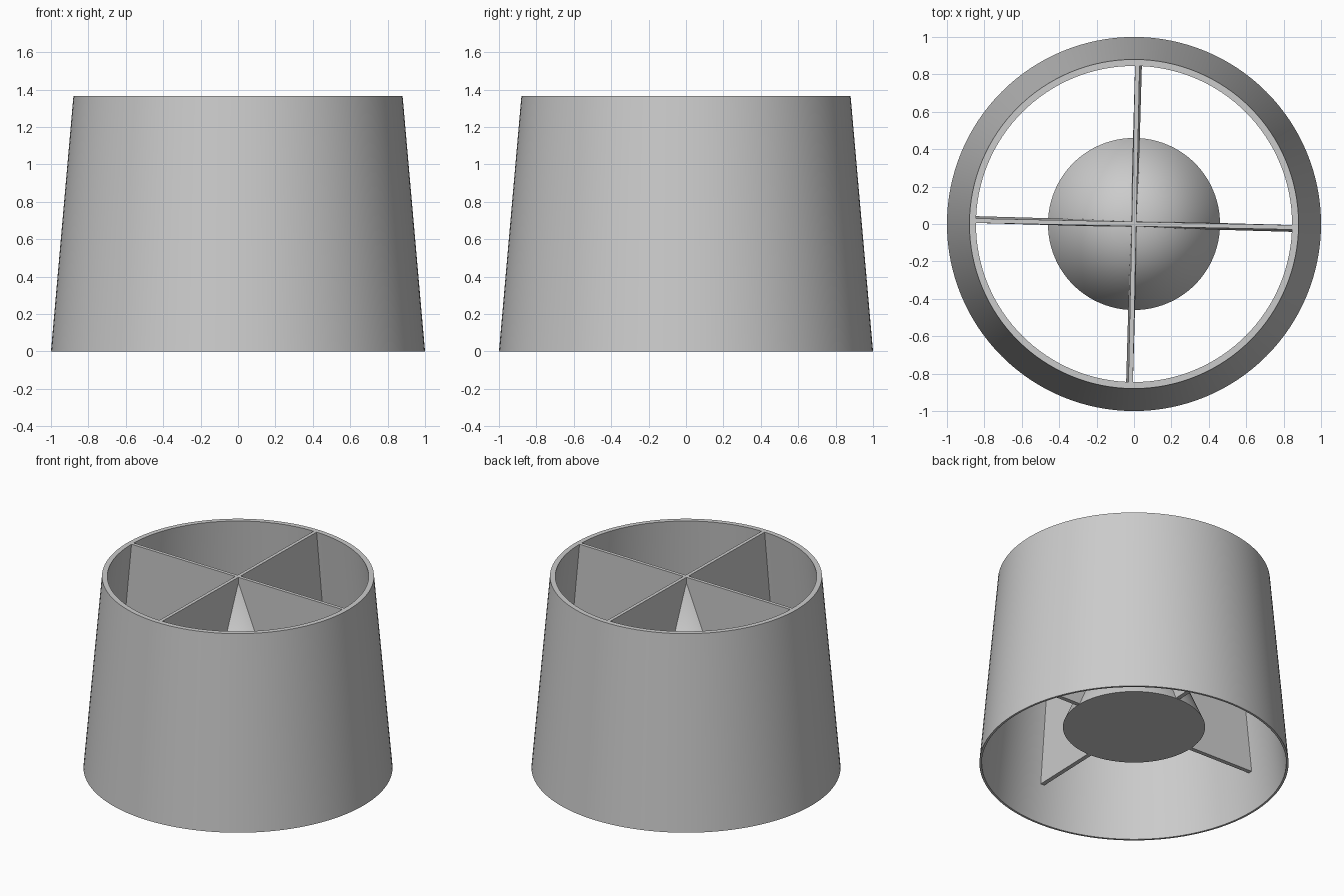
import bpy
import bmesh
from math import cos, sin, tau, radians
from mathutils import Matrix

cube = bpy.data.objects.get("Cube")
if cube:
    bpy.data.objects.remove(cube)

HEIGHT = 1.365
BASE = 0.27          # level of the cone's underside
SEGMENTS = 128

grey = bpy.data.materials.new("plain_grey")
grey.use_nodes = True
grey.diffuse_color = (0.6, 0.6, 0.6, 1)
grey.node_tree.nodes["Principled BSDF"].inputs["Base Color"].default_value = grey.diffuse_color


def finish(name, bm, smooth=False):
    """Turn a bmesh into a named grey object."""
    bmesh.ops.recalc_face_normals(bm, faces=bm.faces)
    mesh = bpy.data.meshes.new(name)
    bm.to_mesh(mesh)
    bm.free()
    mesh.materials.append(grey)
    obj = bpy.data.objects.new(name, mesh)
    bpy.context.collection.objects.link(obj)
    if smooth:
        bpy.ops.object.select_all(action='DESELECT')
        obj.select_set(True)
        bpy.context.view_layer.objects.active = obj
        bpy.ops.object.shade_smooth_by_angle(angle=radians(30))
    return obj


def lathe(name, profile):
    """Revolve a closed (radius, height) profile about the z axis."""
    bm = bmesh.new()
    rings = [[bm.verts.new((r * cos(tau * i / SEGMENTS), r * sin(tau * i / SEGMENTS), z))
              for i in range(SEGMENTS)] for r, z in profile]
    for a, b in zip(rings, rings[1:] + rings[:1]):
        for i in range(SEGMENTS):
            j = (i + 1) % SEGMENTS
            bm.faces.new((a[i], a[j], b[j], b[i]))
    return finish(name, bm, smooth=True)


# Tapered open shell, with a wall that thins towards the bottom
lathe("outer_shell", [(1.0, 0), (0.88, HEIGHT), (0.845, HEIGHT), (0.985, 0)])

# Central cone with a closed underside
bm = bmesh.new()
bmesh.ops.create_cone(bm, cap_ends=True, segments=SEGMENTS, radius1=0.46, radius2=0,
                      depth=HEIGHT - BASE,
                      matrix=Matrix.Translation((0, 0, (HEIGHT + BASE) / 2)))
finish("centre_cone", bm, smooth=True)


def blade(name, turn):
    """Full-width blade, slightly twisted and thicker at the bottom."""
    bm = bmesh.new()
    bmesh.ops.create_cube(bm, size=2)
    for v in bm.verts:
        top = v.co.z > 0
        reach, half, twist = (0.85, 0.012, -1.2) if top else (0.962, 0.015, -1.8)
        v.co.x *= reach
        v.co.y *= half
        v.co.z = HEIGHT if top else BASE + 0.004
        v.co = Matrix.Rotation(radians(turn + twist), 3, 'Z') @ v.co
    return finish(name, bm)


# Crossed blades joining the cone to the shell
blade("side_blade", 0)
blade("front_back_blade", 90)
